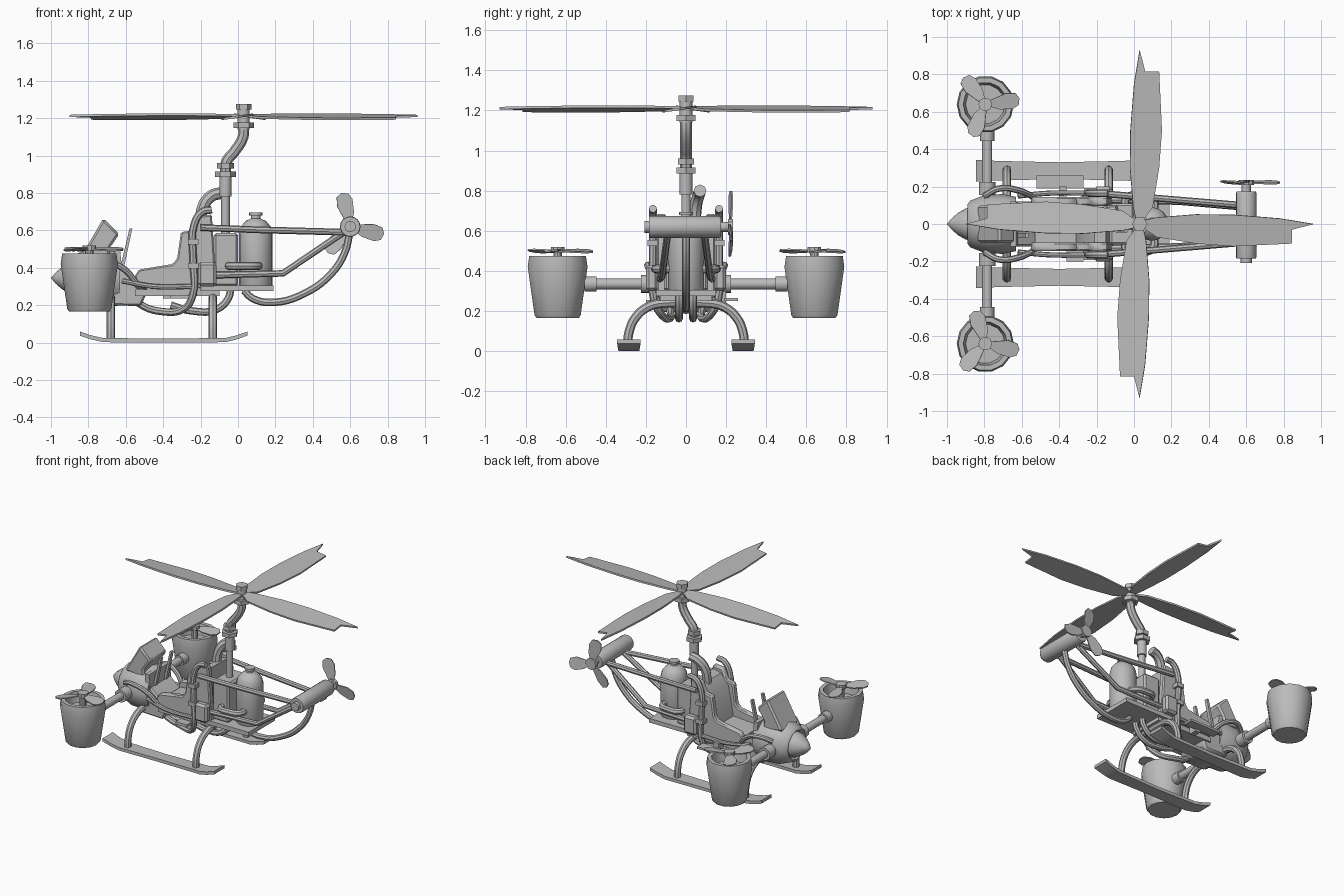
import bpy, bmesh, math
from mathutils import Matrix, Vector

if "Cube" in bpy.data.objects:
    bpy.data.objects.remove(bpy.data.objects["Cube"])

grey = bpy.data.materials.new("plain grey")
grey.diffuse_color = (0.5, 0.5, 0.5, 1)
grey.use_nodes = True
grey.node_tree.nodes["Principled BSDF"].inputs["Base Color"].default_value = grey.diffuse_color
AXIS = {'Z': Matrix.Identity(4), 'X': Matrix.Rotation(math.pi / 2, 4, 'Y'),
        'Y': Matrix.Rotation(-math.pi / 2, 4, 'X')}


def finish(name, bm, matrix=None):
    bmesh.ops.remove_doubles(bm, verts=bm.verts, dist=1e-5)
    bmesh.ops.recalc_face_normals(bm, faces=bm.faces)
    if matrix:
        bm.transform(matrix)
    me = bpy.data.meshes.new(name)
    bm.to_mesh(me)
    bm.free()
    return add(name, me)


def add(name, me):
    me.materials.clear()
    me.materials.append(grey)
    for p in me.polygons:
        p.use_smooth = True
    me.set_sharp_from_angle(angle=math.radians(35))
    ob = bpy.data.objects.new(name, me)
    bpy.context.collection.objects.link(ob)
    return ob


def lathe(name, prof, at, axis='Z', n=16):
    """Revolve (radius, height) points about an axis through a point."""
    bm = bmesh.new()
    rings = [[bm.verts.new((r * math.cos(2 * math.pi * i / n), r * math.sin(2 * math.pi * i / n), h))
              for i in range(n)] for r, h in prof]
    for a, b in zip(rings, rings[1:]):
        for i in range(n):
            j = (i + 1) % n
            bm.faces.new((a[i], a[j], b[j], b[i]))
    for ring, p in ((rings[0], prof[0]), (rings[-1], prof[-1])):
        if p[0] > 0:
            bm.faces.new(ring)
    return finish(name, bm, Matrix.Translation(at) @ AXIS[axis])


def cyl(name, r, h, at, axis='Z', n=16):
    return lathe(name, [(r, -h / 2), (r, h / 2)], at, axis, n)


def prism(name, pts, depth, matrix=None, bevel=0):
    """Extrude a flat outline evenly to both sides of its plane."""
    bm = bmesh.new()
    f = bm.faces.new([bm.verts.new((a, b, -depth / 2)) for a, b in pts])
    ext = bmesh.ops.extrude_face_region(bm, geom=[f])
    bmesh.ops.translate(bm, vec=(0, 0, depth),
                        verts=[v for v in ext['geom'] if isinstance(v, bmesh.types.BMVert)])
    if bevel:
        bmesh.ops.bevel(bm, geom=bm.edges[:], offset=bevel, segments=1, affect='EDGES')
    return finish(name, bm, matrix)


def side(name, pts, y0, y1, bevel=0):
    """Extrude an x-z outline from y0 to y1."""
    m = Matrix.Translation((0, (y0 + y1) / 2, 0)) @ Matrix.Rotation(math.pi / 2, 4, 'X')
    return prism(name, pts, abs(y1 - y0), m, bevel)


def box(name, x0, x1, y0, y1, z0, z1, bevel=0):
    return side(name, [(x0, z0), (x1, z0), (x1, z1), (x0, z1)], y0, y1, bevel)


def tube(name, pts, r, straight=False):
    cu = bpy.data.curves.new(name, 'CURVE')
    cu.dimensions, cu.bevel_depth, cu.bevel_resolution = '3D', r, 2
    cu.use_fill_caps, cu.resolution_u = True, 5
    sp = cu.splines.new('BEZIER')
    sp.bezier_points.add(len(pts) - 1)
    for b, p in zip(sp.bezier_points, pts):
        b.co = p
        b.handle_left_type = b.handle_right_type = 'VECTOR' if straight else 'AUTO'
    ob = bpy.data.objects.new(name, cu)
    bpy.context.collection.objects.link(ob)
    bpy.context.view_layer.update()
    me = bpy.data.meshes.new_from_object(ob.evaluated_get(bpy.context.evaluated_depsgraph_get()))
    bpy.data.objects.remove(ob)
    return add(name, me)


def fan(name, at, axis_m, angles):
    """Three paddle blades around a small hub."""
    out = [(.02, -.015), (.07, -.04), (.14, -.05), (.175, -.035), (.185, 0), (.17, .03), (.12, .04), (.02, .015)]
    tilt = Matrix.Rotation(math.radians(10), 4, 'X')
    for a in angles:
        m = Matrix.Translation(at) @ axis_m @ Matrix.Rotation(math.radians(a), 4, 'Z') @ tilt
        prism(name + "_blade", out, .008, m)


# main rotor
blade = [(0, .93), (.03, .815), (.105, .815), (.12, .5), (.105, .3), (.07, .09),
         (.02, .02), (-.02, .02), (-.035, .09), (-.052, .3), (-.05, .5), (-.03, .75)]
for k in range(4):
    m = (Matrix.Translation((.03, 0, 1.212)) @ Matrix.Rotation(k * math.pi / 2, 4, 'Z')
         @ Matrix.Rotation(math.radians(8), 4, 'Y'))
    prism("rotor_blade", blade, .012, m)
cyl("rotor_hub", .032, .12, (.03, 0, 1.2))
cyl("rotor_top_nut", .042, .03, (.03, 0, 1.26), n=6)
cyl("rotor_low_nut", .055, .03, (.03, 0, 1.163), n=6)

# crooked mast and its couplings
tube("mast_bend", [(.03, 0, 1.17), (.027, 0, 1.1), (-.02, 0, 1.02), (-.06, 0, .97), (-.067, 0, .9)], .029)
cyl("mast_upper_nut", .045, .03, (-.067, 0, .945), n=6)
cyl("mast_lower_nut", .056, .03, (-.067, 0, .9), n=6)
cyl("mast_sleeve", .032, .13, (-.067, 0, .845))
cyl("mast", .023, .5, (-.067, 0, .58))

# nose and cowl
lathe("nose_cone", [(0, -1), (.03, -.975), (.06, -.94), (.083, -.9), (.09, -.86)], (0, 0, .345), 'X')
lathe("cowl", [(.09, -.875), (.105, -.89), (.125, -.875), (.155, -.8), (.16, -.7), (.145, -.63), (.12, -.63),
               (.1, -.66)], (0, 0, .345), 'X', 12)
side("tub", [(-.7, .2), (-.52, .195), (-.48, .28), (-.52, .31), (-.62, .4), (-.7, .42)], -.12, .12, .01)
side("instrument_hood", [(-.84, .46), (-.81, .51), (-.72, .665), (-.635, .58), (-.69, .5), (-.68, .44)],
     -.1, .1, .012)
side("dashboard", [(-.65, .3), (-.61, .3), (-.63, .49), (-.66, .49)], -.12, .12)
for y in (-.06, .06):
    side("control_lever", [(-.63, .4), (-.61, .4), (-.565, .61), (-.58, .61)], y - .012, y + .012)
box("floor", -.55, -.1, -.13, .13, .25, .285)

# seat with raised side walls
wall = [(-.55, .29), (-.55, .36), (-.53, .39), (-.35, .42), (-.325, .45), (-.305, .59), (-.25, .6),
        (-.22, .675), (-.14, .685), (-.115, .29)]
for s in (-1, 1):
    side("seat_wall", wall, s * .1, s * .145, .008)
side("seat_cushion", [(-.53, .29), (-.53, .345), (-.31, .36), (-.27, .57), (-.21, .645), (-.15, .66),
                      (-.13, .29)], -.1, .1)

# engine block, platform and tank
box("engine_block", -.13, 0, -.11, .11, .3, .585, .012)
box("platform", -.2, .19, -.15, .15, .275, .305)
lathe("tank", [(.085, .3), (.09, .31), (.09, .58), (.08, .62), (.055, .65), (.025, .663), (.025, .68), (.035, .68),
               (.035, .695), (0, .695)], (.095, 0, 0))
tube("exhaust", [(-.09, .07, .8), (-.14, .065, .785), (-.185, .05, .73), (-.2, .04, .6)], .032)

# paired frame parts
for s in (-1, 1):
    tube("frame_tube", [(-.14, s * .165, .71), (-.19, s * .165, .7), (-.235, s * .165, .63), (-.24, s * .165, .45),
                        (-.24, s * .16, .26), (-.29, s * .12, .18), (-.4, s * .08, .165), (-.53, s * .08, .21),
                        (-.62, s * .1, .33)], .02)
    for z in (.54, .41):
        box("frame_clamp", -.268, -.212, s * .13, s * .192, z - .015, z + .015)
    box("side_pouch", -.215, -.115, s * .14, s * .2, .3, .43, .015)
    tube("feed_pipe", [(-.05, s * .1, .41), (-.04, s * .14, .41), (.03, s * .15, .41), (.1, s * .13, .41),
                       (.11, s * .07, .41)], .022)
    tube("belly_pipe", [(-.36, s * .035, .2), (-.25, s * .035, .17), (-.12, s * .035, .175), (-.05, s * .035, .24),
                        (-.04, s * .035, .3)], .02)
    tube("upper_boom", [(-.2, s * .165, .615), (.1, s * .14, .603), (.58, s * .1, .59)], .018, True)
    tube("lower_boom", [(-.15, s * .13, .36), (.24, s * .12, .37), (.58, s * .09, .6)], .018, True)
    tube("cowl_pipe", [(-.8, s * .15, .4), (-.72, s * .19, .43), (-.62, s * .18, .4), (-.53, s * .14, .3)], .017)
    tube("side_rail", [(-.62, s * .15, .33), (-.45, s * .165, .3), (-.24, s * .165, .3)], .014)

    # skids and arched legs
    bm = bmesh.new()
    rows = []
    for x, z, w in ((-.845, .045, .058), (-.79, .026, .055), (-.72, .01, .052), (-.4, .008, .045),
                    (-.07, .01, .052), (-.01, .024, .055), (.05, .045, .058)):
        rows.append([bm.verts.new((x, s * .285 + a * w, z + b)) for a, b in ((-1, -.008), (1, -.008), (1, .014), (-1, .014))])
    for a, b in zip(rows, rows[1:]):
        for i in range(4):
            bm.faces.new((a[i], a[(i + 1) % 4], b[(i + 1) % 4], b[i]))
    bm.faces.new(rows[0])
    bm.faces.new(rows[-1])
    finish("skid", bm)
    for x in (-.68, -.135):
        tube("skid_leg", [(x, s * .29, .015), (x, s * .285, .09), (x, s * .25, .17), (x, s * .18, .225),
                          (x, s * .1, .24), (x, 0, .24)], .023)

    # side ducted fans on arms
    x, y = -.795, s * .64
    lathe("fan_duct", [(0, .165), (.108, .165), (.118, .18), (.153, .42), (.145, .475), (.118, .475), (.105, .4),
                       (0, .4)], (x, y, 0), n=14)
    cyl("fan_shaft", .022, .1, (x, y, .45), n=10)
    cyl("fan_hub", .036, .028, (x, y, .505), n=10)
    fan("fan", (x, y, .5), AXIS['Z'], [s * 10, s * 130, s * 250])
    cyl("fan_arm", .027, .4, (-.785, s * .31, .335), 'Y')
    cyl("arm_outer_collar", .038, .06, (-.785, s * .475, .335), 'Y')
    cyl("arm_inner_collar", .045, .07, (-.785, s * .19, .335), 'Y')

# side step and hanger
box("side_step", -.52, -.27, .19, .26, .25, .265)
box("step_hanger", -.4, -.36, .14, .2, .235, .3)
box("near_step", -.36, -.27, -.2, -.14, .235, .255)

# tail: keel tube, cross drum and tail propeller
tube("keel_tube", [(.03, 0, .28), (.08, 0, .235), (.19, 0, .215), (.36, 0, .265), (.5, 0, .37), (.57, 0, .48),
                   (.6, 0, .6)], .02)
lathe("tail_drum", [(.03, -.208), (.03, -.185), (.052, -.185), (.055, -.175), (.055, .165), (.05, .175),
                    (.025, .175), (.025, .22)], (.6, 0, .62), 'Y')
cyl("tail_hub", .042, .025, (.6, .222, .62), 'Y', 10)
fan("tail_fan", (.6, .222, .62), Matrix.Rotation(math.pi / 2, 4, 'X'), [105, -12, 230])
